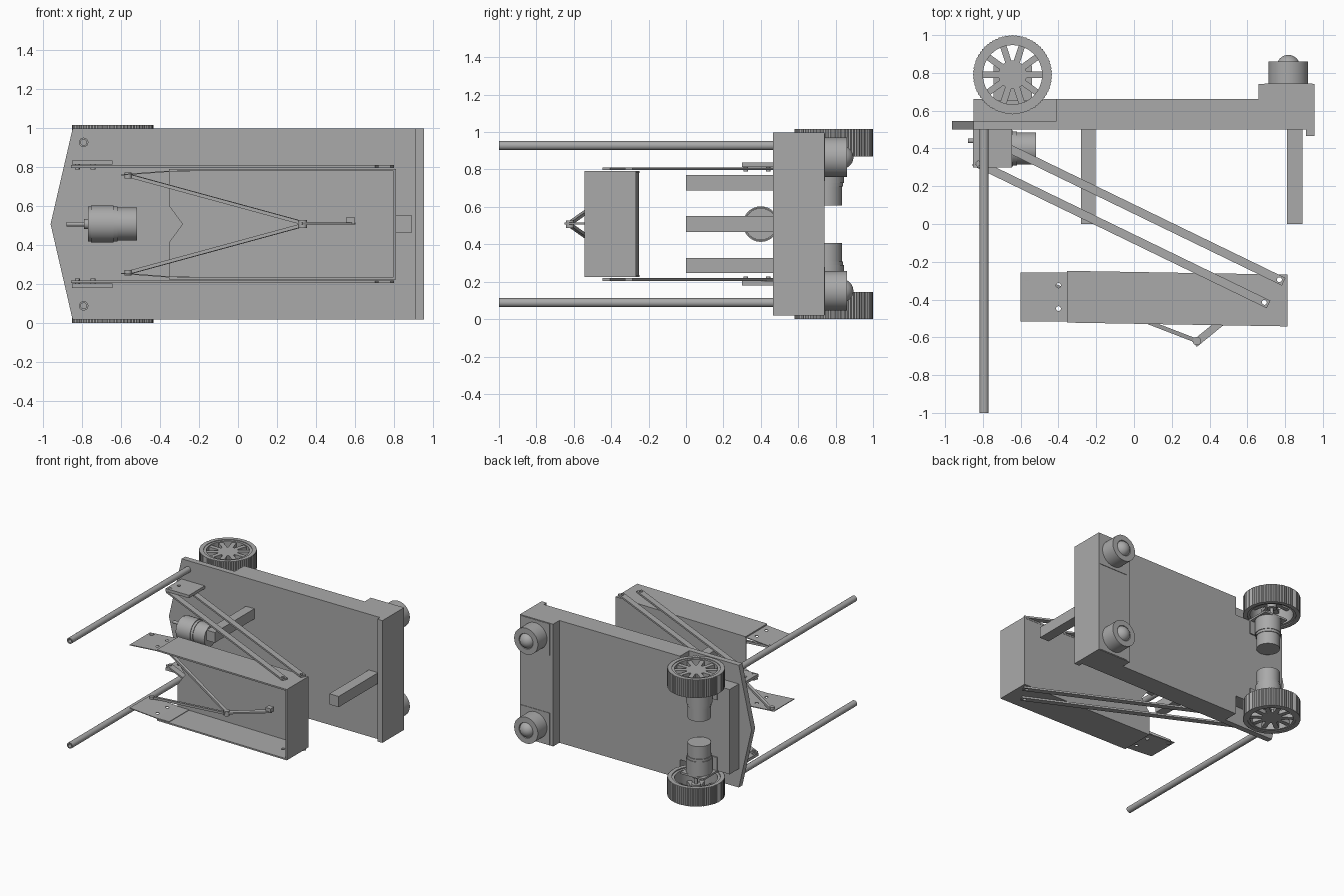
import bpy, bmesh, math
from mathutils import Matrix, Vector

cube = bpy.data.objects.get("Cube")
if cube:
    bpy.data.objects.remove(cube)

grey = bpy.data.materials.new("plain_grey")
grey.use_nodes = True
COLOUR = (0.4, 0.4, 0.4, 1)
grey.diffuse_color = COLOUR
grey.node_tree.nodes["Principled BSDF"].inputs["Base Color"].default_value = COLOUR

MID = 0.508  # height of the symmetry plane; part heights are measured from it
SIDES = (("upper", 1), ("lower", -1))
ALONG_X = Matrix.Rotation(math.pi / 2, 4, 'Y')
ALONG_Y = Matrix.Rotation(-math.pi / 2, 4, 'X')


def finish(name, bm, matrix=Matrix(), side=1, smooth=False):
    """Turn a bmesh into a named object, flipped below the middle when side is -1."""
    bm.transform(Matrix.Translation((0, 0, MID)) @ Matrix.Diagonal((1, 1, side, 1)) @ matrix)
    bmesh.ops.recalc_face_normals(bm, faces=bm.faces)
    mesh = bpy.data.meshes.new(name)
    bm.to_mesh(mesh)
    bm.free()
    mesh.materials.append(grey)
    obj = bpy.data.objects.new(name, mesh)
    bpy.context.collection.objects.link(obj)
    if smooth:
        bpy.ops.object.select_all(action='DESELECT')
        obj.select_set(True)
        bpy.context.view_layer.objects.active = obj
        bpy.ops.object.shade_smooth_by_angle(angle=math.radians(30))
    return obj


def add_box(bm, lo, hi):
    lo, hi = Vector(lo), Vector(hi)
    size = Matrix.Diagonal((*(hi - lo), 1))
    bmesh.ops.create_cube(bm, size=1, matrix=Matrix.Translation((lo + hi) / 2) @ size)


def box(name, lo, hi, side=1):
    bm = bmesh.new()
    add_box(bm, lo, hi)
    return finish(name, bm, side=side)


def prism(name, points, lo, hi, axis='Z', side=1):
    """Extrude an xy outline along z, or an xz outline along y."""
    bm = bmesh.new()
    place = (lambda a, b: (a, b, lo)) if axis == 'Z' else (lambda a, b: (a, lo, b))
    face = bm.faces.new([bm.verts.new(place(a, b)) for a, b in points])
    out = bmesh.ops.extrude_face_region(bm, geom=[face])
    move = Vector((0, 0, hi - lo)) if axis == 'Z' else Vector((0, hi - lo, 0))
    for v in out["geom"]:
        if isinstance(v, bmesh.types.BMVert):
            v.co += move
    return finish(name, bm, side=side)


def add_lathe(bm, profile, n=48, closed=False):
    """Spin a (radius, height) profile around z."""
    verts = [bm.verts.new((r, 0, z)) for r, z in profile]
    pairs = list(zip(verts, verts[1:])) + ([(verts[-1], verts[0])] if closed else [])
    edges = [bm.edges.new(p) for p in pairs]
    bmesh.ops.spin(bm, geom=verts + edges, cent=(0, 0, 0), axis=(0, 0, 1),
                   angle=2 * math.pi, steps=n, use_merge=True)
    bmesh.ops.remove_doubles(bm, verts=bm.verts, dist=1e-5)


def lathe(name, profile, at, turn=Matrix(), side=1, n=48, closed=False):
    bm = bmesh.new()
    add_lathe(bm, profile, n, closed)
    return finish(name, bm, Matrix.Translation(at) @ turn, side, True)


def beam(name, a, b, wide, tall, side=1):
    """Rectangular bar from a to b."""
    a, b = Vector(a), Vector(b)
    bm = bmesh.new()
    length = (b - a).length
    add_box(bm, (0, -wide / 2, -tall / 2), (length, wide / 2, tall / 2))
    x = (b - a).normalized()
    y = Vector((0, 0, 1)).cross(x).normalized()
    turn = Matrix((x, y, x.cross(y))).transposed().to_4x4()
    return finish(name, bm, Matrix.Translation(a) @ turn, side)


def drill(obj, spots, radius=0.013):
    """Cut vertical holes through a part."""
    bm = bmesh.new()
    for x, y in spots:
        bmesh.ops.create_cone(bm, cap_ends=True, segments=16, radius1=radius, radius2=radius,
                              depth=3, matrix=Matrix.Translation((x, y, 0)))
    cutter = finish("hole_cutter", bm)
    cutter.hide_render = True
    mod = obj.modifiers.new("holes", 'BOOLEAN')
    mod.operation, mod.object, mod.solver = 'DIFFERENCE', cutter, 'EXACT'
    bpy.context.view_layer.objects.active = obj
    bpy.ops.object.modifier_apply(modifier=mod.name)
    bpy.data.objects.remove(cutter)


# Chassis: pointed plate, thick deck with wheel notches, and caster end
prism("chassis_plate", [(-.85, .49), (-.963, 0), (-.85, -.49), (.7, -.49), (.7, .49)],
      .5, .545, 'Y')
prism("chassis_deck", [(-.85, -.34), (-.41, -.34), (-.41, -.49), (.7, -.49),
                       (.7, .49), (-.41, .49), (-.41, .34), (-.85, .34)], .54, .662, 'Y')
prism("caster_end", [(.66, .66), (.66, .74), (.955, .74), (.955, .465), (.91, .465),
                     (.91, .5), (.66, .5)], -.49, .49)

# Support bars
box("middle_support_bar", (.81, 0, -.043), (.893, .51, .043))
for label, s in SIDES:
    box(label + "_support_bar", (-.28, 0, .18), (-.205, .51, .262), s)

# Geared motor with an offset output shaft
MOTOR = [(0, 0), (.085, 0), (.085, .1), (.09, .1), (.09, .12), (.095, .12),
         (.095, .235), (.09, .235), (.09, .25), (0, .25)]
SHAFT = [(0, .2), (.026, .2), (.026, .27), (.012, .27), (.012, .36), (0, .36)]
lathe("lift_motor", MOTOR, (-.52, .4, 0), ALONG_X.inverted())
lathe("lift_motor_shaft", SHAFT, (-.52, .44, 0), ALONG_X.inverted(), n=20)

WHEEL = (-.643, .79, 0)
for label, s in SIDES:
    # Drive motors and brackets
    lathe(label + "_drive_motor", MOTOR, (-.643, .75, .1), side=s)
    lathe(label + "_drive_shaft", SHAFT, (-.643, .79, .1), side=s, n=20)
    box(label + "_motor_bracket", (-.745, .655, .335), (-.54, .84, .35), s)
    box(label + "_bracket_foot", (-.745, .655, .23), (-.54, .672, .35), s)

    # Wheels: finely ribbed tyre, rim, spokes and hub
    bm = bmesh.new()
    add_lathe(bm, [(.21, .362), (.21, .508), (.176, .508), (.176, .362)], 144, True)
    for v in bm.verts:
        if math.hypot(v.co.x, v.co.y) > .2 and round(math.atan2(v.co.y, v.co.x) * 72 / math.pi) % 2:
            v.co.xy *= .98
    finish(label + "_tyre", bm, Matrix.Translation(WHEEL), s)
    lathe(label + "_rim", [(.18, .37), (.18, .503), (.157, .503), (.157, .37)], WHEEL,
          side=s, closed=True)
    lathe(label + "_hub", [(0, .42), (.035, .42), (.035, .465), (.075, .465), (.075, .495), (0, .495)],
          WHEEL, side=s)
    bm = bmesh.new()
    for i in range(10):
        spoke = bmesh.new()
        add_box(spoke, (.06, -.017, .465), (.165, .017, .495))
        spoke.transform(Matrix.Rotation(i * math.pi / 5, 4, 'Z'))
        temp = bpy.data.meshes.new("spoke")
        spoke.to_mesh(temp)
        spoke.free()
        bm.from_mesh(temp)
        bpy.data.meshes.remove(temp)
    finish(label + "_spokes", bm, Matrix.Translation(WHEEL), s)

    # Ball casters on square plates
    box(label + "_caster_plate", (.69, .735, .23), (.945, .744, .485), s)
    lathe(label + "_caster_housing", [(0, 0), (.105, 0), (.105, .12), (.062, .12), (.05, .1), (0, .1)],
          (.817, .74, .357), ALONG_Y, s)
    bm = bmesh.new()
    bmesh.ops.create_uvsphere(bm, u_segments=32, v_segments=16, radius=.062)
    finish(label + "_caster_ball", bm, Matrix.Translation((.817, .833, .357)), s, True)

    # Long hollow rods
    lathe(label + "_rod", [(.024, 0), (.024, 1.51), (.015, 1.51), (.015, 0)],
          (-.793, -1, .42), ALONG_Y, s, 24, True)

    # Pivot bracket and parallel lift arms
    bracket = box(label + "_pivot_bracket", (-.852, .3, .305), (-.645, .5, .328), s)
    drill(bracket, [(-.8, .395), (-.825, .32)])
    for part, a, b in (("rear", (-.745, .44), (.77, -.295)), ("front", (-.825, .32), (.69, -.415))):
        d = (Vector(b) - Vector(a)).normalized() * .025
        arm = beam(f"{label}_{part}_lift_arm", (*(Vector(a) - d), .296), (*(Vector(b) + d), .296),
                   .045, .014, s)
        drill(arm, [a, b])
        lathe(f"{label}_{part}_pivot_pin", [(0, .28), (.012, .28), (.012, .325), (0, .325)],
              (*a, 0), side=s, n=16)

    # Open tray: side panel and bent entry flap
    panel = prism(label + "_tray_panel", [(-.355, -.248), (.812, -.268), (.812, -.542), (-.355, -.522)],
                  .272, .284, side=s)
    drill(panel, [(.77, -.295), (.69, -.415)])
    flap = prism(label + "_entry_flap", [(-.6, .25), (-.36, .268), (-.25, .268), (-.25, .274),
                                         (-.36, .274), (-.6, .256)], -.515, -.258, 'Y', s)
    drill(flap, [(-.4, -.325), (-.4, -.448)])
    lathe(label + "_hinge_pin", [(0, .235), (.018, .235), (.018, .264), (0, .264)],
          (-.565, -.285, 0), side=s, n=20)

    # Converging push arms
    beam(label + "_push_arm", (-.565, -.272, .25), (.335, -.62, .005), .022, .018, s)

# Tray back with a notched entry edge, and tray end
bm_back = prism("tray_back", [(-.355, .275), (.81, .275), (.81, -.275), (-.355, -.275),
                              (-.355, -.095), (-.285, 0), (-.355, .095)], -.262, -.25, 'Y')
for v in bm_back.data.vertices:
    v.co.y -= (v.co.x + .355) * .017
box("tray_end", (.8, -.542, -.28), (.812, -.268, .28))

# Push link, joint pin and end block
beam("push_link", (.32, -.635, .003), (.59, -.415, .003), .04, .012)
lathe("push_joint_pin", [(0, -.02), (.022, -.02), (.022, .02), (0, .02)], (.333, -.62, 0), n=20)
box("push_link_block", (.555, -.445, 0), (.6, -.4, .035))
